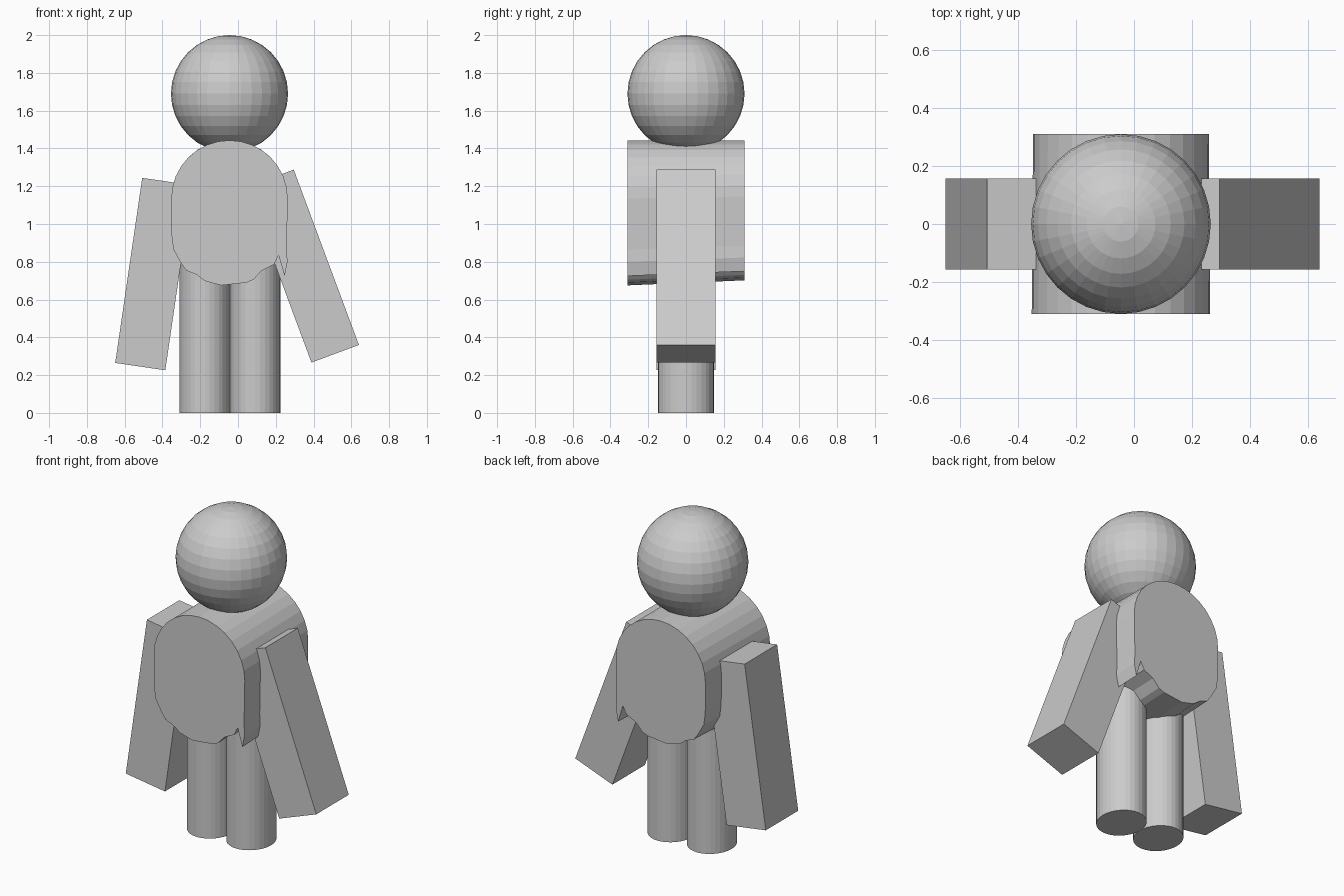
import bpy, bmesh, math
from mathutils import Matrix, Vector

cube = bpy.data.objects.get("Cube")
if cube:
    bpy.data.objects.remove(cube, do_unlink=True)

grey = bpy.data.materials.new("plain grey")
grey.use_nodes = True
COLOUR = (0.6, 0.6, 0.6, 1)
grey.diffuse_color = COLOUR
grey.node_tree.nodes["Principled BSDF"].inputs["Base Color"].default_value = COLOUR

MID = -0.045  # body centre line


def add_part(name, bm):
    """Turn a bmesh into a flat shaded grey object."""
    bmesh.ops.recalc_face_normals(bm, faces=bm.faces)
    mesh = bpy.data.meshes.new(name)
    bm.to_mesh(mesh)
    bm.free()
    mesh.materials.append(grey)
    obj = bpy.data.objects.new(name, mesh)
    bpy.context.collection.objects.link(obj)
    return obj


# Head: faceted ball
bm = bmesh.new()
bmesh.ops.create_uvsphere(bm, u_segments=32, v_segments=16, radius=0.31)
add_part("head", bm).location = (MID, 0, 1.69)

# Torso: rounded top, ragged lower edge, slightly shorter at the back
TOP, RADIUS = 1.443, 0.308
outline = [(MID + RADIUS * math.cos(math.pi * (1 - i / 16)),
            TOP - RADIUS + RADIUS * math.sin(math.pi * i / 16)) for i in range(17)]
outline += [(0.258, 0.865), (0.262, 0.80), (0.247, 0.725), (0.215, 0.833),
            (0.19, 0.785), (0.125, 0.753), (0.082, 0.705), (0.045, 0.69),
            (-0.088, 0.675), (-0.146, 0.69), (-0.178, 0.70), (-0.22, 0.732),
            (-0.273, 0.753), (-0.30, 0.79), (-0.342, 0.865), (-0.352, 0.945)]
bm = bmesh.new()
front = [bm.verts.new((x, -0.31, z)) for x, z in outline]
back = [bm.verts.new((MID + (x - MID) * 0.985, 0.31, TOP - (TOP - z) * 0.965))
        for x, z in outline]
bm.faces.new(front)
bm.faces.new(back[::-1])
for i in range(len(front)):
    j = (i + 1) % len(front)
    bm.faces.new((front[i], back[i], back[j], front[j]))
add_part("torso", bm)

# Legs: oval columns
for name, x in (("right_leg", -0.176), ("left_leg", 0.091)):
    bm = bmesh.new()
    bmesh.ops.create_cone(bm, cap_ends=True, segments=32, radius1=1, radius2=1, depth=1)
    bmesh.ops.scale(bm, vec=(0.134, 0.148, 0.79), verts=bm.verts)
    add_part(name, bm).location = (x, 0, 0.395)

# Arms: tilted blocks
for name, x, z, tilt in (("right_arm", -0.446, 0.735, 8.3), ("left_arm", 0.342, 0.777, -20.4)):
    bm = bmesh.new()
    bmesh.ops.create_cube(bm, size=1)
    bmesh.ops.scale(bm, vec=(0.268, 0.314, 0.99), verts=bm.verts)
    bmesh.ops.transform(bm, matrix=Matrix.Rotation(math.radians(tilt), 4, 'Y'), verts=bm.verts)
    add_part(name, bm).location = Vector((x, 0, z))
